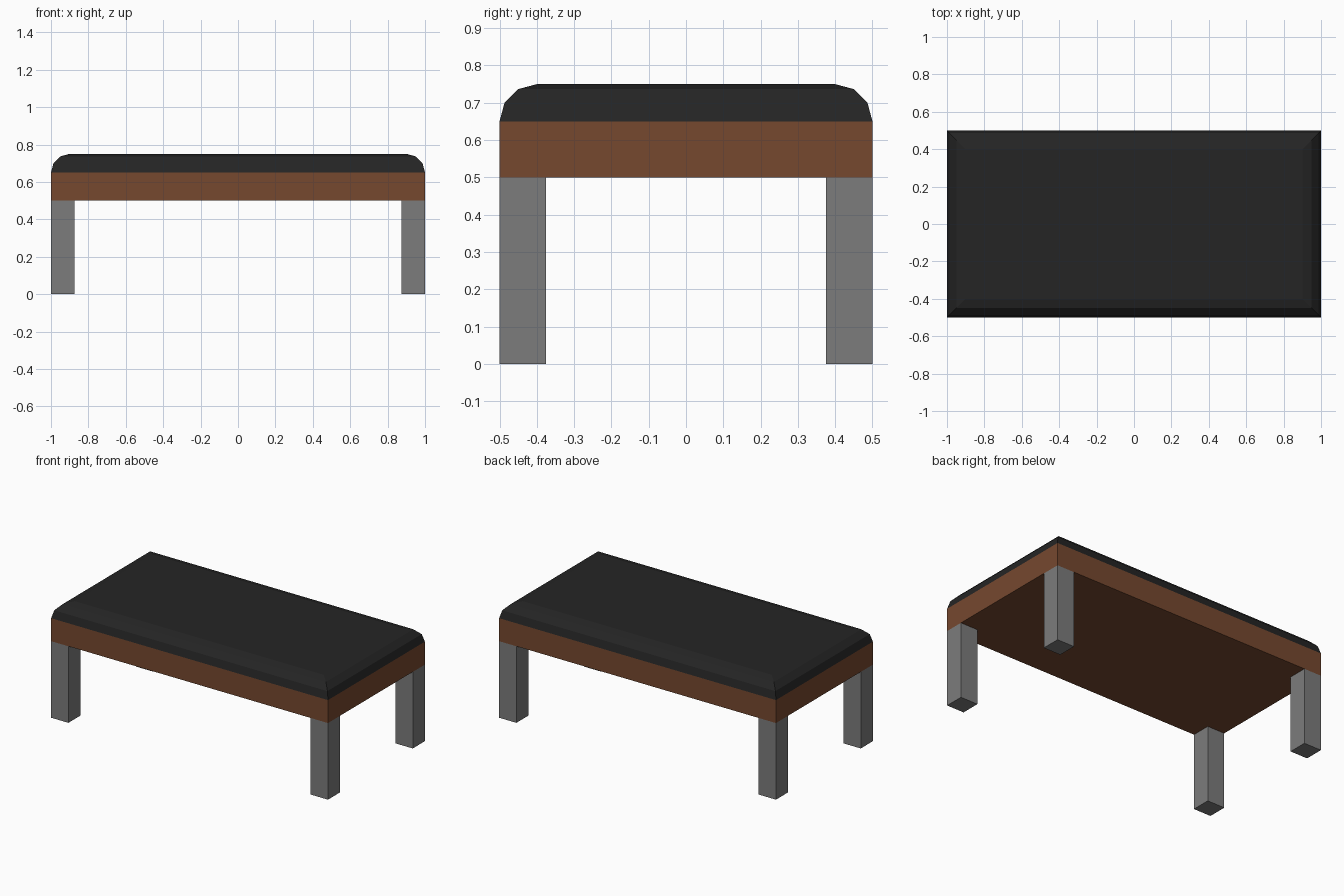
import bpy, bmesh, math

if "Cube" in bpy.data.objects:
    bpy.data.objects.remove(bpy.data.objects["Cube"])


def material(name, rgb):
    m = bpy.data.materials.new(name)
    m.diffuse_color = (*rgb, 1)
    m.use_nodes = True
    m.node_tree.nodes["Principled BSDF"].inputs["Base Color"].default_value = m.diffuse_color
    return m


black = material("black padding", (0.018, 0.018, 0.018))
brown = material("brown wood", (0.18, 0.065, 0.028))
grey = material("grey metal", (0.2, 0.2, 0.2))


def loft(name, rings, mat, centre=(0, 0)):
    """Stack of rectangles (half width, half depth, z), capped at both ends."""
    bm = bmesh.new()
    loops = []
    for hx, hy, z in rings:
        loops.append([bm.verts.new((sx * hx, sy * hy, z))
                      for sx, sy in ((-1, -1), (1, -1), (1, 1), (-1, 1))])
    for a, b in zip(loops, loops[1:]):
        for i in range(4):
            j = (i + 1) % 4
            bm.faces.new((a[i], a[j], b[j], b[i]))
    bm.faces.new(loops[0][::-1])
    bm.faces.new(loops[-1])
    mesh = bpy.data.meshes.new(name)
    bm.to_mesh(mesh)
    bm.free()
    mesh.materials.append(mat)
    ob = bpy.data.objects.new(name, mesh)
    ob.location = (*centre, 0)
    bpy.context.collection.objects.link(ob)
    return ob


# Wooden seat frame
loft("seat_frame", [(1, 0.5, 0.5), (1, 0.5, 0.65)], brown)

# Cushion with a three-step rounded top edge and mitred corners
R = 0.1
rings = []
for k in range(4):
    a = math.radians(30 * k)
    inset = R * (1 - math.cos(a))
    rings.append((1 - inset, 0.5 - inset, 0.65 + R * math.sin(a)))
loft("cushion", rings, black)

# Four square corner legs
LEG = 0.0625
for sy, depth in ((-1, "front"), (1, "back")):
    for sx, side in ((-1, "left"), (1, "right")):
        loft(f"{depth}_{side}_leg", [(LEG, LEG, 0), (LEG, LEG, 0.5)], grey,
             (sx * (1 - LEG), sy * (0.5 - LEG)))
